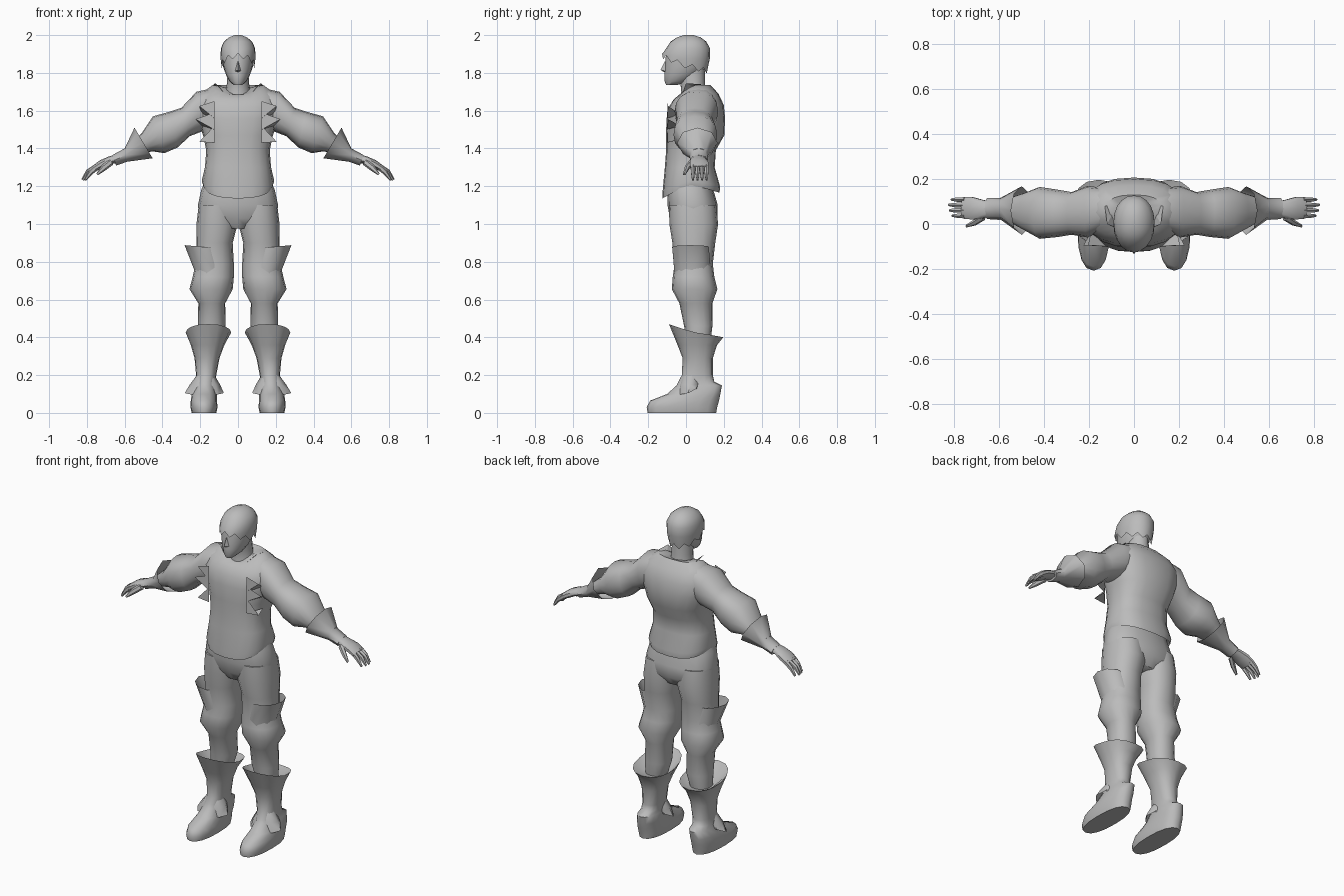
import bpy, bmesh, math

grey = bpy.data.materials.new("plain_grey")
grey.diffuse_color = (0.5, 0.5, 0.5, 1)


def finish(name, bm, mirror):
    bmesh.ops.recalc_face_normals(bm, faces=bm.faces[:])
    me = bpy.data.meshes.new(name)
    bm.to_mesh(me)
    bm.free()
    me.materials.append(grey)
    ob = bpy.data.objects.new(name, me)
    bpy.context.collection.objects.link(ob)
    if mirror:
        ob.modifiers.new("mirror", 'MIRROR').use_mirror_merge = False
    bpy.ops.object.select_all(action='DESELECT')
    ob.select_set(True)
    bpy.context.view_layer.objects.active = ob
    bpy.ops.object.shade_smooth_by_angle(angle=math.radians(50))
    return ob


def loft(name, rings, n=16, p=0.85, mirror=False, caps=(True, True), jag=0.0):
    """Ring: x and z at one side, x and z at the other, y front, y back,
    then optional height shift of the front and of the back."""
    bm = bmesh.new()
    loops = []
    for k, r in enumerate(rings):
        xa, za, xb, zb, y0, y1 = r[:6]
        df, db = r[6:8] if len(r) > 6 else (0, 0)
        loop = []
        for i in range(n):
            a = 2 * math.pi * i / n
            c, s = math.cos(a), math.sin(a)
            u = math.copysign(abs(c) ** p, c)
            v = math.copysign(abs(s) ** p, s)
            z = (za + zb) / 2 + u * (zb - za) / 2 + abs(s) * (df if s < 0 else db)
            if k == 0 and i % 2:
                z += jag
            loop.append(bm.verts.new(((xa + xb) / 2 + u * (xb - xa) / 2,
                                      (y0 + y1) / 2 + v * (y1 - y0) / 2, z)))
        loops.append(loop)
    for a, b in zip(loops, loops[1:]):
        for i in range(n):
            j = (i + 1) % n
            bm.faces.new((a[i], a[j], b[j], b[i]))
    if caps[0]:
        bm.faces.new(loops[0])
    if caps[1]:
        bm.faces.new(loops[-1])
    return finish(name, bm, mirror)


def level(z, x0, x1, y0, y1, *shift):
    return (x0, z, x1, z, y0, y1) + shift


def mid(z, w, y0, y1, *shift):
    return level(z, -w, w, y0, y1, *shift)


def plates(name, tris):
    bm = bmesh.new()
    for t in tris:
        bm.faces.new([bm.verts.new(q) for q in t])
    return finish(name, bm, True)


# Head and neck
loft("head", [mid(1.735, .022, -.105, -.05), mid(1.755, .045, -.113, .02),
              mid(1.79, .064, -.115, .07), mid(1.83, .076, -.112, .10),
              mid(1.88, .083, -.108, .115), mid(1.93, .083, -.10, .115),
              mid(1.97, .06, -.07, .09)], p=1)
loft("neck", [mid(1.62, .085, -.04, .12), mid(1.70, .065, -.025, .105),
              mid(1.75, .058, -.03, .10), mid(1.82, .055, -.05, .10)], p=1)
plates("nose", [((0, -.110, 1.865), (0, -.135, 1.815), (.016, -.108, 1.81)),
                ((0, -.135, 1.815), (0, -.108, 1.80), (.016, -.108, 1.81))])

# Hair cap with ragged fringe
loft("hair", [mid(1.825, .086, -.127, .115, .05, -.03),
              mid(1.875, .092, -.122, .126, .03, 0),
              mid(1.93, .091, -.105, .127), mid(1.965, .075, -.082, .108),
              mid(1.988, .048, -.048, .078), mid(2.0, .018, -.01, .04)],
     n=20, p=.95, caps=(False, True), jag=.028)

# Vest body with pointed hem
loft("vest", [mid(1.23, .165, -.09, .14),
              mid(1.205, .185, -.125, .178, -.07, -.04),
              mid(1.23, .192, -.124, .18, -.06, -.03),
              mid(1.30, .175, -.112, .152), mid(1.39, .168, -.105, .158),
              mid(1.47, .185, -.106, .203), mid(1.56, .215, -.103, .207),
              mid(1.63, .225, -.09, .20, -.01, 0),
              mid(1.69, .195, -.065, .172, -.03, 0),
              mid(1.735, .135, -.035, .13, -.05, 0),
              mid(1.725, .075, -.025, .105, -.04, 0)], n=20, p=.8)

# Raised collar points beside the neck
plates("collar", [((.07, .09, 1.70), (.07, -.02, 1.69), (.12, .0, 1.745)),
                  ((.07, .09, 1.70), (.12, .0, 1.745), (.13, .08, 1.74))])

# Ragged points around the arm openings
spikes = []
for z, tx, tz in ((1.60, .205, 1.625), (1.54, .225, 1.555), (1.47, .205, 1.435)):
    spikes.append(((.125, -.098, z + .05), (.125, -.10, z - .04), (tx, -.095, tz)))
    spikes.append(((.125, -.10, z - .04), (.19, -.03, z - .02), (tx, -.095, tz)))
plates("vest_spikes", spikes)

# Puffed sleeves
loft("sleeve", [(.13, 1.72, .14, 1.52, -.02, .16),
                (.22, 1.70, .19, 1.49, -.06, .17),
                (.30, 1.615, .255, 1.465, -.048, .142),
                (.36, 1.595, .32, 1.405, -.058, .153),
                (.45, 1.57, .39, 1.375, -.066, .165),
                (.51, 1.48, .455, 1.385, -.03, .14),
                (.60, 1.40, .585, 1.345, .03, .105)], mirror=True)

# Flared wrist cuffs
loft("cuff", [(.665, 1.365, .645, 1.31, .022, .115),
              (.60, 1.40, .585, 1.33, .018, .117),
              (.548, 1.51, .452, 1.348, -.048, .168)],
     n=8, p=1, mirror=True, caps=(True, False))

# Hands with fingers and thumb
loft("palm", [(.64, 1.37, .63, 1.325, .035, .10),
              (.685, 1.357, .67, 1.318, .022, .11),
              (.73, 1.338, .71, 1.298, .018, .122),
              (.77, 1.308, .75, 1.28, .022, .122)], n=10, mirror=True)
for i, reach in enumerate((-.012, .0, .004, -.008)):
    y = .037 + i * .024
    loft("finger_%d" % (i + 1),
         [(.76, 1.315, .742, 1.285, y - .012, y + .012),
          (.80 + reach, 1.285, .785 + reach, 1.262, y - .012, y + .011),
          (.825 + reach, 1.238, .815 + reach, 1.23, y - .006, y + .006)],
         n=6, p=1, mirror=True)
loft("thumb", [(.68, 1.345, .66, 1.315, .015, .05),
               (.72, 1.312, .70, 1.285, -.008, .02),
               (.75, 1.268, .742, 1.258, -.016, -.002)], n=6, p=1, mirror=True)

# Trousers: hips and legs
loft("hips", [mid(1.25, .165, -.09, .135), mid(1.18, .195, -.10, .145),
              mid(1.10, .212, -.098, .168), mid(1.03, .205, -.085, .168),
              mid(.975, .12, -.05, .13)], p=.8)
loft("trouser_leg", [level(1.10, .01, .208, -.09, .16),
                     level(1.0, .002, .22, -.088, .17),
                     level(.90, .028, .22, -.072, .155),
                     level(.79, .022, .225, -.06, .142),
                     level(.72, .022, .24, -.07, .15),
                     level(.655, .028, .257, -.075, .166),
                     level(.58, .068, .21, -.035, .14),
                     level(.46, .065, .213, -.01, .14),
                     level(.38, .09, .21, 0, .13)], p=.9, mirror=True)

# Thigh flares standing off the outer side
loft("thigh_flare", [level(.68, .06, .235, -.06, .14),
                     level(.74, .06, .225, -.066, .138),
                     (.09, .87, .283, .888, -.078, .125)],
     n=10, p=1, mirror=True, caps=(False, False))

# Boots: sole, foot, shaft, and flared top folded inward
loft("boot", [level(0, .115, .245, -.203, .16), level(.03, .108, .252, -.208, .165),
              level(.065, .112, .25, -.19, .175), level(.10, .112, .245, -.10, .182),
              level(.145, .118, .23, -.05, .19), level(.165, .12, .226, -.04, .15),
              level(.20, .115, .222, -.022, .142), level(.29, .098, .23, -.018, .142),
              level(.36, .072, .25, -.045, .165),
              level(.425, .036, .277, -.09, .197, .045, -.025),
              level(.38, .085, .22, 0, .135)], n=16, p=.85, mirror=True)

# Pointed ankle skirts
loft("ankle_flare", [level(.20, .125, .218, -.02, .08),
                     level(.15, .095, .255, -.04, .08),
                     level(.105, .075, .282, -.045, .07, -.01, .03)],
     n=8, p=1, mirror=True, caps=(False, False))
